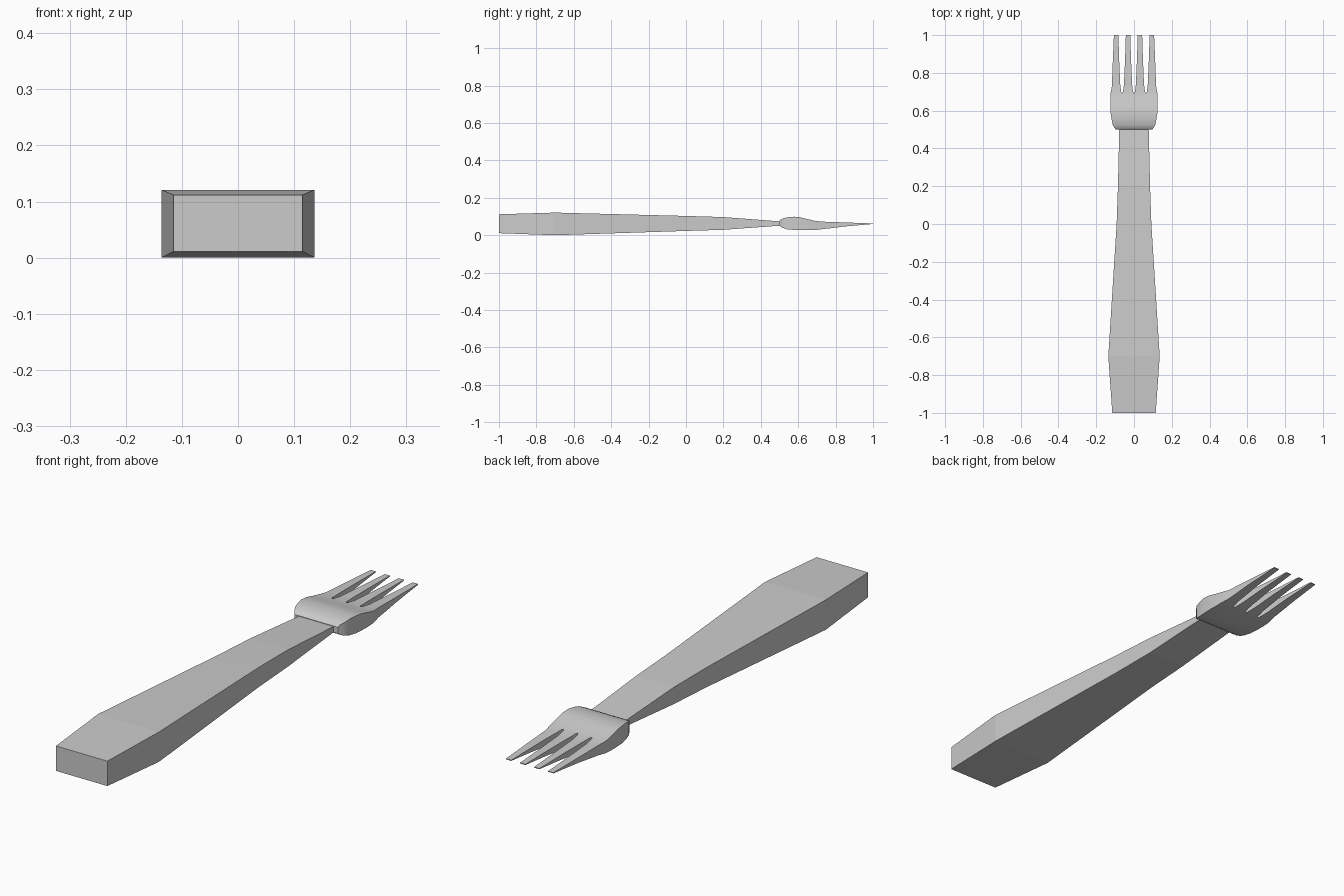
import bpy, bmesh

if "Cube" in bpy.data.objects:
    bpy.data.objects.remove(bpy.data.objects["Cube"])


def make_object(name, bm):
    bmesh.ops.recalc_face_normals(bm, faces=bm.faces[:])
    mesh = bpy.data.meshes.new(name)
    bm.to_mesh(mesh)
    bm.free()
    obj = bpy.data.objects.new(name, mesh)
    bpy.context.collection.objects.link(obj)
    return obj


def prism(name, points, direction):
    """Extrude a closed outline of 3D points along a direction."""
    bm = bmesh.new()
    face = bm.faces.new([bm.verts.new(p) for p in points])
    ext = bmesh.ops.extrude_face_region(bm, geom=[face])
    verts = [g for g in ext["geom"] if isinstance(g, bmesh.types.BMVert)]
    bmesh.ops.translate(bm, vec=direction, verts=verts)
    return make_object(name, bm)


# Handle: rectangular sections (y, half width, bottom z, top z)
sections = [(-1, .115, .011, .112), (-.7, .136, 0, .121),
            (0, .092, .023, .103), (.2, .085, .029, .097),
            (.502, .078, .051, .074)]
bm = bmesh.new()
rings = [[bm.verts.new(p) for p in
          ((-w, y, a), (w, y, a), (w, y, b), (-w, y, b))]
         for y, w, a, b in sections]
for r, s in zip(rings, rings[1:]):
    for i in range(4):
        j = (i + 1) % 4
        bm.faces.new((r[i], r[j], s[j], s[i]))
bm.faces.new(rings[0])
bm.faces.new(rings[-1])
make_object("handle", bm)

# Fork head: side profile (y, z) swept across x
top = [(.5, .076), (.508, .085), (.525, .092), (.55, .097), (.58, .099),
       (.61, .096), (.65, .086), (.69, .077), (.73, .0725), (1, .063)]
bottom = [(1, .060), (.85, .047), (.77, .037), (.70, .029), (.66, .027),
          (.58, .028), (.54, .032), (.515, .040), (.5, .050)]
head = prism("fork_head", [(-.2, y, z) for y, z in top + bottom], (.4, 0, 0))

# Plan outline with four tines, used to trim the swept profile
edge = [(.09, .49), (.097, .5), (.113, .525), (.123, .58), (.125, .63),
        (.124, .69), (.117, .73), (.114, .82), (.106, 1.01)]
gap = [(.020, 1.01), (.016, .88), (.010, .74), (.005, .70), (0, .692)]
outline = list(edge)
for c in (.063, 0, -.063):
    outline += [(c + w, y) for w, y in gap]
    outline += [(c - w, y) for w, y in reversed(gap[:-1])]
outline += [(-x, y) for x, y in reversed(edge)]
cutter = prism("tine_cutter", [(x, y, -.1) for x, y in outline], (0, 0, .4))
cutter.hide_render = True

trim = head.modifiers.new("tines", "BOOLEAN")
trim.operation = "INTERSECT"
trim.solver = "EXACT"
trim.object = cutter
bpy.context.view_layer.objects.active = head
head.select_set(True)
bpy.ops.object.modifier_apply(modifier=trim.name)
bpy.data.objects.remove(cutter)
bpy.ops.object.shade_smooth_by_angle(angle=0.6)
